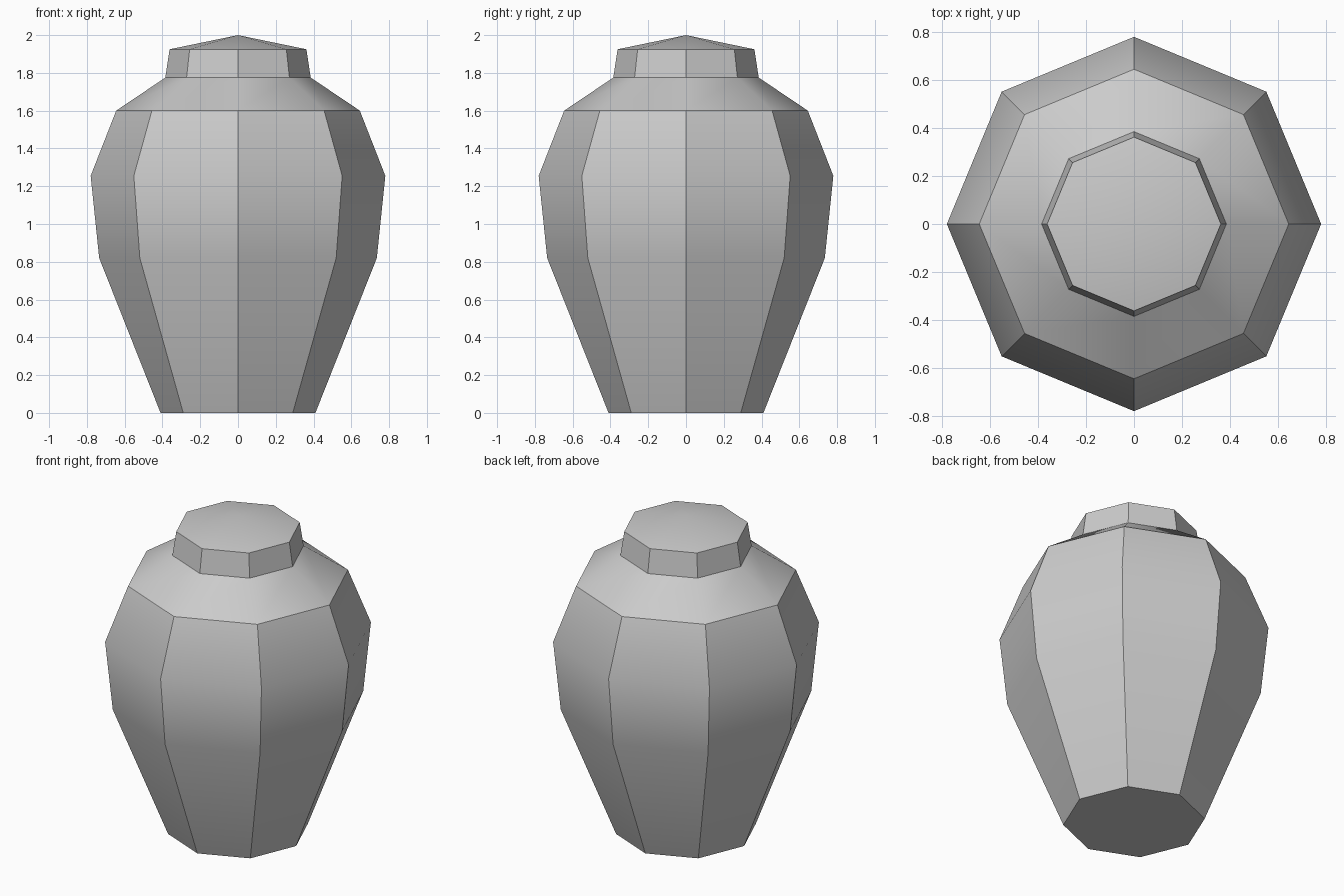
import bpy, bmesh, math

SIDES = 8

default_cube = bpy.data.objects.get("Cube")
if default_cube:
    bpy.data.objects.remove(default_cube, do_unlink=True)

grey = bpy.data.materials.new("plain_grey")
grey.use_nodes = True
grey.diffuse_color = (0.6, 0.6, 0.6, 1)
grey.node_tree.nodes["Principled BSDF"].inputs["Base Color"].default_value = grey.diffuse_color


def ring(bm, radius, z):
    """One octagonal ring with a corner on each axis."""
    step = 2 * math.pi / SIDES
    return [bm.verts.new((radius * math.cos(i * step), radius * math.sin(i * step), z))
            for i in range(SIDES)]


def turned_part(name, profile, closed_base=False, apex=None):
    """Turn a (radius, height) profile into a faceted shell."""
    bm = bmesh.new()
    rings = [ring(bm, r, z) for r, z in profile]
    for low, high in zip(rings, rings[1:]):
        for i in range(SIDES):
            j = (i + 1) % SIDES
            bm.faces.new((low[i], low[j], high[j], high[i]))
    if closed_base:
        bm.faces.new(rings[0][::-1])
    if apex is not None:
        tip = bm.verts.new((0, 0, apex))
        for i in range(SIDES):
            bm.faces.new((rings[-1][i], rings[-1][(i + 1) % SIDES], tip))
    mesh = bpy.data.meshes.new(name)
    bm.to_mesh(mesh)
    bm.free()
    mesh.materials.append(grey)
    obj = bpy.data.objects.new(name, mesh)
    bpy.context.collection.objects.link(obj)

    # Soft vertical curve, crisp corners and rims
    bpy.ops.object.select_all(action='DESELECT')
    obj.select_set(True)
    bpy.context.view_layer.objects.active = obj
    bpy.ops.object.shade_smooth_by_angle(angle=math.radians(30))
    return obj


# Tapered body with its sloping shoulder
turned_part("urn_body",
            [(0.41, 0), (0.735, 0.82), (0.78, 1.255), (0.645, 1.6), (0.385, 1.775)],
            closed_base=True)

# Lid with a low pointed top
turned_part("urn_lid", [(0.385, 1.775), (0.362, 1.925)], apex=2.0)
